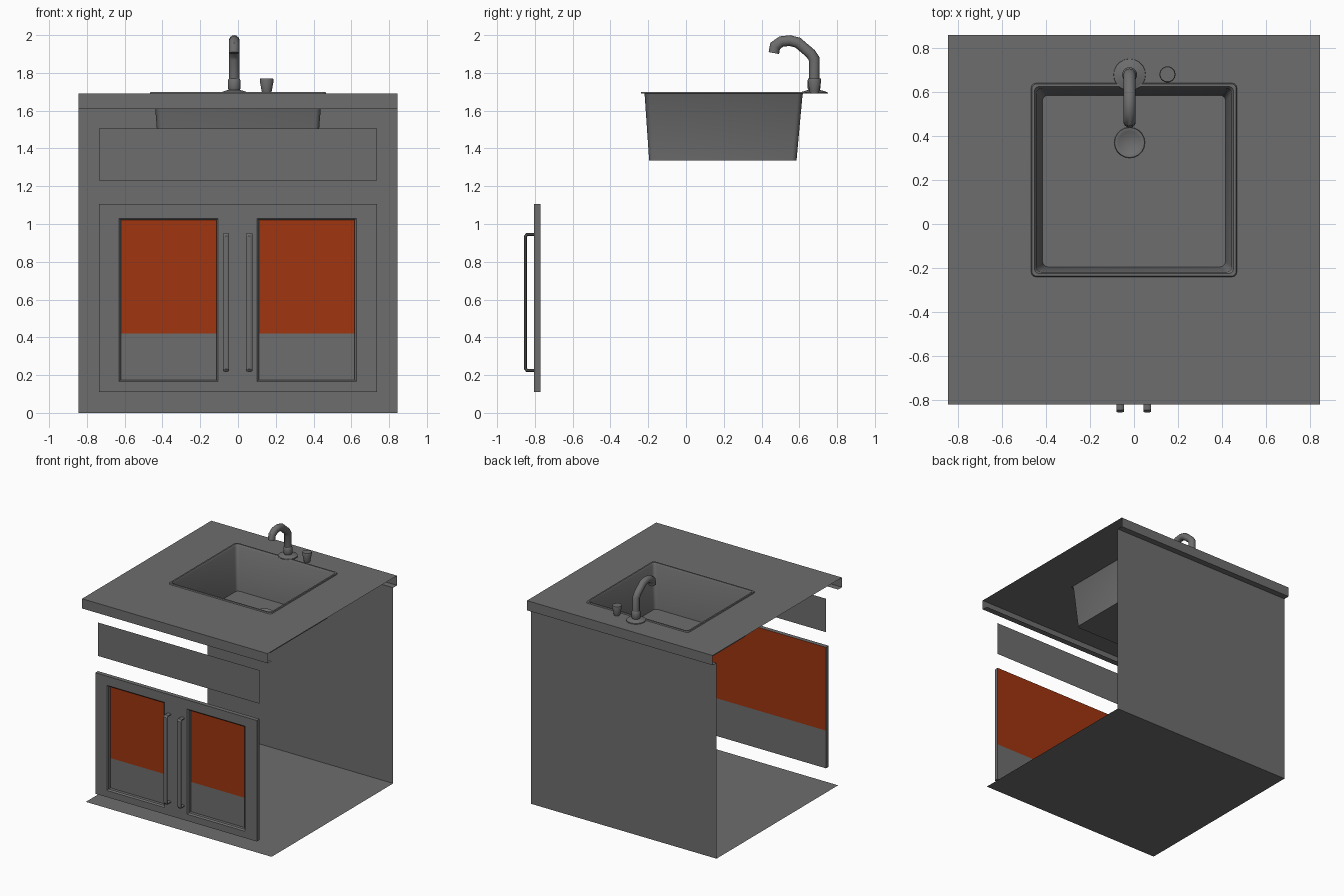
import bpy, bmesh, math
from mathutils import Vector

if "Cube" in bpy.data.objects:
    bpy.data.objects.remove(bpy.data.objects["Cube"])


def material(name, rgb):
    m = bpy.data.materials.new(name)
    m.diffuse_color = (*rgb, 1)
    m.use_nodes = True
    m.node_tree.nodes["Principled BSDF"].inputs["Base Color"].default_value = m.diffuse_color
    return m


GREY = material("grey", (0.155, 0.155, 0.155))
ORANGE = material("burnt orange", (0.35, 0.036, 0.005))


def make(name, verts, faces, smooth=False, recalc=False):
    me = bpy.data.meshes.new(name)
    me.from_pydata([tuple(v) for v in verts], [], faces)
    me.materials.append(GREY)
    if recalc:
        bm = bmesh.new()
        bm.from_mesh(me)
        bmesh.ops.recalc_face_normals(bm, faces=bm.faces)
        bm.to_mesh(me)
        bm.free()
    ob = bpy.data.objects.new(name, me)
    bpy.context.collection.objects.link(ob)
    if smooth:
        bpy.context.view_layer.objects.active = ob
        ob.select_set(True)
        bpy.ops.object.shade_smooth_by_angle(angle=math.radians(40))
        ob.select_set(False)
    return ob


def loft(name, loops, cap_start=False, cap_end=True, smooth=False):
    """Skin a list of equal-length closed loops."""
    n = len(loops[0])
    verts = [v for l in loops for v in l]
    faces = [(i * n + j, i * n + (j + 1) % n, (i + 1) * n + (j + 1) % n, (i + 1) * n + j)
             for i in range(len(loops) - 1) for j in range(n)]
    if cap_start:
        faces.append(tuple(range(n))[::-1])
    if cap_end:
        faces.append(tuple(range((len(loops) - 1) * n, len(loops) * n)))
    return make(name, verts, faces, smooth, cap_start and cap_end)


def rect(x0, x1, a0, a1, pos):
    return [pos(x0, a0), pos(x1, a0), pos(x1, a1), pos(x0, a1)]


def lathe(name, x, y, profile, n=16):
    loops = [[(x + r * math.cos(2 * math.pi * k / n), y + r * math.sin(2 * math.pi * k / n), z)
              for k in range(n)] for r, z in profile]
    return loft(name, loops, smooth=True)


def sweep(name, x, path, hx, ht, n, smooth):
    """Sweep an elliptical or square section along a path in the y-z plane."""
    pts = [Vector((x, y, z)) for y, z in path]
    loops = []
    for i, p in enumerate(pts):
        a = (p - pts[i - 1]).normalized() if i else None
        b = (pts[i + 1] - p).normalized() if i < len(pts) - 1 else None
        a, b = a or b, b or a
        t = (a + b).normalized()
        side = t.cross(Vector((1, 0, 0))) / max(0.5, t.dot(a))
        loops.append([p + Vector((1, 0, 0)) * hx * math.cos(w) + side * ht * math.sin(w)
                      for w in (2 * math.pi * (k + 0.5) / n for k in range(n))])
    return loft(name, loops, True, True, smooth)


W, Y0, Y1, TOP, LIP = 0.845, -0.82, 0.86, 1.69, 1.61
FY, BY = -0.77, 0.81

# countertop sheet with sink cut-out
flat = lambda x, y: (x, y, TOP)
loft("countertop", [rect(-W, W, Y0, Y1, flat), rect(-0.45, 0.45, -0.225, 0.62, flat)], cap_end=False)


def strip(name, profile):
    n = len(profile)
    make(name, [(s * W, y, z) for s in (-1, 1) for y, z in profile],
         [(i, i + n, i + n + 1, i + 1) for i in range(n - 1)])


# folded front lip; back lip, back wall and floor in one sheet
strip("front_lip", [(FY, LIP), (Y0, LIP), (Y0, TOP)])
strip("back_lip_wall_and_floor", [(Y1, TOP), (Y1, LIP), (BY, LIP), (BY, 0), (FY, 0)])

# drawer front
make("drawer_front", rect(-0.735, 0.735, 1.23, 1.505, lambda x, z: (x, FY, z)), [(0, 1, 2, 3)])

# door frame: grid of cells around two openings, with bevelled reveals
DY = -0.805
xs, zs = [-0.735, -0.63, -0.105, 0.1, 0.628, 0.735], [0.11, 0.165, 1.03, 1.105]
verts = [(x, DY, z) for z in zs for x in xs]
faces = [(j * 6 + i, j * 6 + i + 1, j * 6 + i + 7, j * 6 + i + 6)
         for j in range(3) for i in range(5) if not (j == 1 and i in (1, 3))]
make("door_frame", verts, faces)
for k, name in ((1, "left_door_reveal"), (3, "right_door_reveal")):
    x0, x1, z0, z1 = xs[k], xs[k + 1], zs[1], zs[2]
    loft(name, [rect(x0 + d, x1 - d, z0 + d, z1 - d, lambda x, z: (x, y, z))
                for d, y in ((0, DY), (0.01, DY + 0.01), (0.01, FY))], cap_end=False)
loft("door_outer_edges", [rect(-0.735, 0.735, 0.11, 1.105, lambda x, z: (x, y, z))
                          for y in (FY, DY)], cap_end=False)

# door panel, orange above the split
split = 0.42
panel = make("door_panel", [(s * 0.735, FY, z) for z in (0.11, split, 1.105) for s in (-1, 1)],
             [(0, 1, 3, 2), (2, 3, 5, 4)])
panel.data.materials.append(ORANGE)
for p in panel.data.polygons:
    p.material_index = int(p.center.z > split)

# handles
for x, name in ((-0.063, "left_handle"), (0.06, "right_handle")):
    sweep(name, x, [(DY, 0.225), (-0.842, 0.225), (-0.85, 0.235),
                    (-0.85, 0.935), (-0.842, 0.945), (DY, 0.945)], 0.018, 0.0085, 8, False)


# sink basin
def rounded(hx, y0, y1, r, z, n=3):
    cy, hy, out = (y0 + y1) / 2, (y1 - y0) / 2, []
    for q, (sx, sy) in enumerate(((1, 1), (-1, 1), (-1, -1), (1, -1))):
        for k in range(n + 1):
            a = math.pi / 2 * (q + k / n)
            out.append((sx * (hx - r) + r * math.cos(a), cy + sy * (hy - r) + r * math.sin(a), z))
    return out


loft("sink_basin", [rounded(0.467, -0.24, 0.64, 0.02, TOP),
                    rounded(0.464, -0.237, 0.637, 0.02, 1.699),
                    rounded(0.452, -0.225, 0.625, 0.02, 1.699),
                    rounded(0.444, -0.219, 0.617, 0.025, 1.685),
                    rounded(0.416, -0.195, 0.585, 0.025, 1.335)], smooth=True)
lathe("drain", -0.02, 0.37, [(0.07, 1.336), (0.068, 1.345), (0.055, 1.345), (0.05, 1.341)], 20)

# tap
TX, TY = -0.02, 0.678
lathe("tap_base", TX, TY, [(0.073, TOP), (0.072, 1.697), (0.045, 1.706), (0.03, 1.71),
                           (0.034, 1.72), (0.034, 1.76), (0.028, 1.77)], 20)
sweep("tap_spout", TX, [(TY, 1.71), (TY, 1.875), (0.66, 1.902), (0.592, 1.96), (0.55, 1.971),
                        (0.505, 1.966), (0.472, 1.943), (0.465, 1.905)], 0.028, 0.028, 14, True)
lathe("tap_knob", 0.152, 0.68, [(0.023, TOP), (0.027, 1.705), (0.037, 1.76), (0.034, 1.77)], 14)
